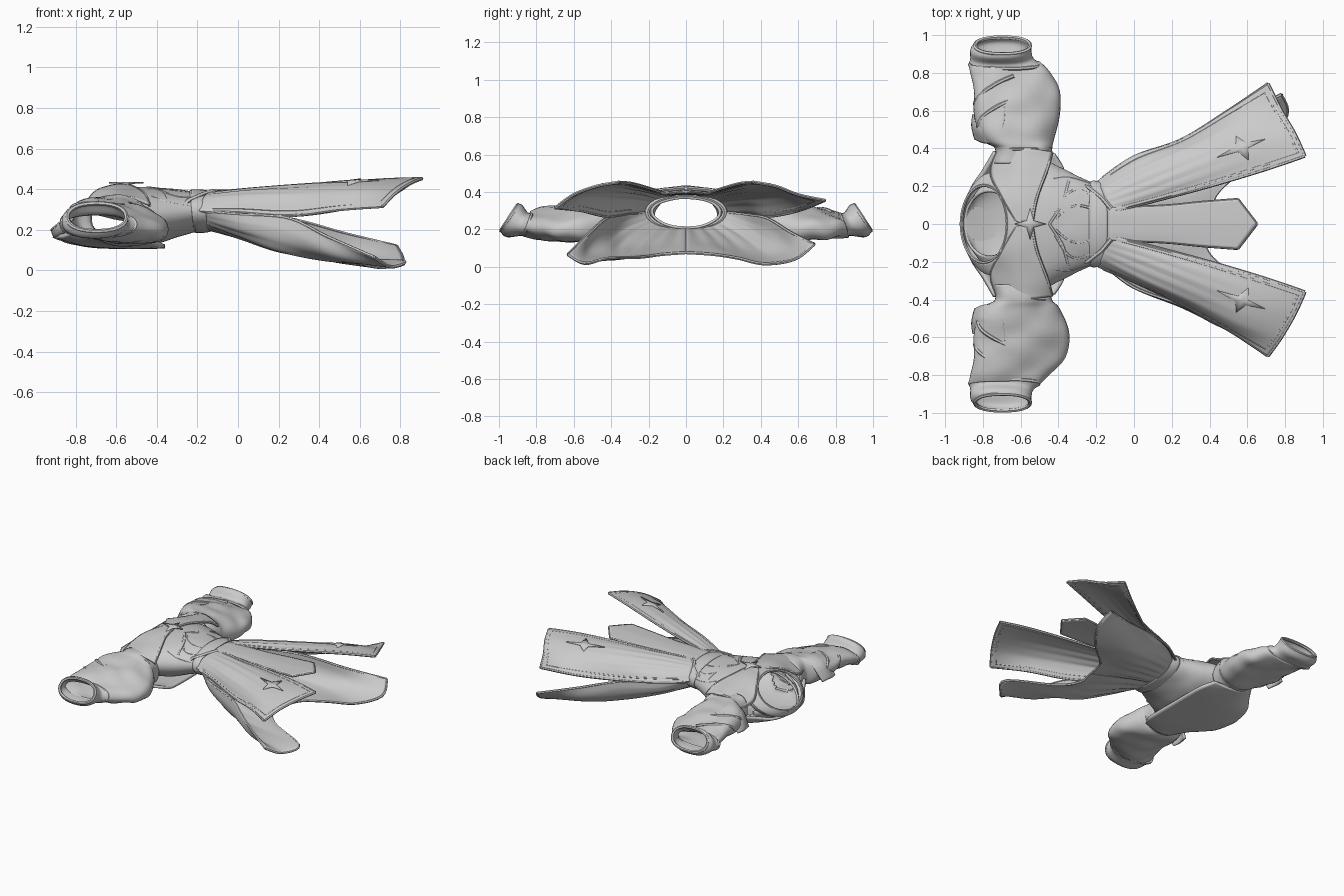
import bpy, math
from mathutils import Vector, noise

cube = bpy.data.objects.get("Cube")
if cube:
    bpy.data.objects.remove(cube)

cloth = bpy.data.materials.new("pale_grey_cloth")
cloth.use_nodes = True
GREY = (0.6, 0.6, 0.6, 1)
cloth.diffuse_color = GREY
cloth.node_tree.nodes["Principled BSDF"].inputs["Base Color"].default_value = GREY


def spline(pts, t, closed=False):
    """Smooth curve through pts, t in 0..1."""
    n = len(pts)
    segs = n if closed else n - 1
    f = min(max(t, 0), 1) * segs
    i = min(int(f), segs - 1)
    f -= i
    pick = (lambda k: pts[k % n]) if closed else (lambda k: pts[min(max(k, 0), n - 1)])
    a, b, c, d = (pick(i + k) for k in (-1, 0, 1, 2))
    return b + 0.5 * f * (c - a + f * (2 * a - 5 * b + 4 * c - d + f * (3 * (b - c) + d - a)))


def surf(grid, u, v, closed=False):
    return spline([spline(row, u, closed) for row in grid], v)


def finish(obj, thick, mirror):
    obj.data.materials.clear()
    obj.data.materials.append(cloth)
    bpy.ops.object.select_all(action='DESELECT')
    obj.select_set(True)
    bpy.context.view_layer.objects.active = obj
    bpy.ops.object.shade_smooth_by_angle(angle=math.radians(40))
    if mirror:
        m = obj.modifiers.new("mirror", 'MIRROR')
        m.use_axis = (False, True, False)
    if thick:
        s = obj.modifiers.new("thickness", 'SOLIDIFY')
        s.thickness, s.offset = thick, 0


def make(name, verts, faces, thick=0.014, mirror=True):
    mesh = bpy.data.meshes.new(name)
    mesh.from_pydata(verts, [], faces)
    obj = bpy.data.objects.new(name, mesh)
    bpy.context.collection.objects.link(obj)
    finish(obj, thick, mirror)


def sheet(name, grid, nu=24, nv=30, closed=False, thick=0.014, mirror=True,
          bump=0.0, folds=0.0, keep=None):
    """Cloth surface through a grid of points, with optional wrinkles and gathers."""
    cols = nu if closed else nu + 1
    verts = []
    for j in range(nv + 1):
        for i in range(cols):
            u, v = i / nu, j / nv
            p = surf(grid, u, v, closed)
            p += Vector((0, 0, 1)) * (noise.noise(p * 9) * bump
                                      + folds * math.sin(u * 40) * math.sin(math.pi * v) * (1 - v) ** 2)
            verts.append(p)
    faces = []
    for j in range(nv):
        for i in range(nu):
            k = (i + 1) % cols
            f = (j * cols + i, j * cols + k, (j + 1) * cols + k, (j + 1) * cols + i)
            if keep is None or keep(sum((verts[q] for q in f), Vector()) / 4):
                faces.append(f)
    make(name, verts, faces, thick, mirror)


def cord(name, pts, r=0.007, closed=False, mirror=True):
    """Raised seam or piping along a path."""
    cu = bpy.data.curves.new(name, 'CURVE')
    cu.dimensions, cu.bevel_depth, cu.bevel_resolution = '3D', r, 1
    sp = cu.splines.new('POLY')
    sp.points.add(len(pts) - 1)
    for q, p in zip(sp.points, pts):
        q.co = (*p, 1)
    sp.use_cyclic_u = closed
    obj = bpy.data.objects.new(name, cu)
    bpy.context.collection.objects.link(obj)
    bpy.ops.object.select_all(action='DESELECT')
    obj.select_set(True)
    bpy.context.view_layer.objects.active = obj
    bpy.ops.object.convert(target='MESH')
    finish(bpy.context.object, 0, mirror)


def seam(name, grid, path, closed=False, r=0.009, mirror=True, n=28):
    uv = [Vector(p) for p in path]
    cord(name, [surf(grid, *spline(uv, k / n), closed) for k in range(n + 1)], r, mirror=mirror)


def ring(bottom, top, side, power=1.0, n=20):
    """Rounded loop through a bottom and top point, with a half width vector."""
    b, t, w = Vector(bottom), Vector(top), Vector(side)
    soft = lambda x: math.copysign(abs(x) ** power, x)
    return [(b + t) / 2 + (t - b) / 2 * soft(math.sin(a)) + w * soft(math.cos(a))
            for a in (math.tau * k / n for k in range(n))]


def body_ring(xb, zb, xt, zt, ry):
    return ring((xb, 0, zb), (xt, 0, zt), (0, ry, 0))


def arm_ring(x0, x1, yb, zb, yt, zt, tilt=0.0):
    xc = (x0 + x1) / 2
    return ring((xc, yb, zb), (xc, yt, zt), ((x1 - x0) / 2, 0, -tilt), 0.88)


def rows(*data, side=1):
    return [[Vector((x, side * y, z)) for x, y, z in row] for row in data]


def star(name, place):
    """Thin four-pointed plate; place maps flat coordinates to space."""
    pts = [place(0, 0)]
    for k in range(8):
        r, a = (0.3 if k % 2 else 1), math.tau * k / 8
        pts.append(place(r * math.cos(a), r * math.sin(a)))
    make(name, pts, [(0, k + 1, (k + 1) % 8 + 1) for k in range(8)], .008, False)


# Torso, open at neck, waist and armholes
torso = [body_ring(*r) for r in (
    (-.90, .17, -.64, .385, .17), (-.85, .145, -.59, .395, .25), (-.74, .125, -.53, .405, .32),
    (-.55, .12, -.46, .405, .34), (-.42, .135, -.37, .40, .295), (-.29, .175, -.28, .392, .24),
    (-.18, .205, -.20, .38, .20), (-.12, .21, -.14, .37, .18))]
armhole = lambda p: abs(p.y) < .2 or ((p.x + .63) / .13) ** 2 + ((p.z - .245) / .085) ** 2 > 1
sheet("torso", torso, 56, 44, True, mirror=False, bump=0.005, keep=armhole)
for du, name in ((.05, "front_seam"), (.10, "side_front_seam")):
    seam(name, torso, [(.25 - du * .3, .5), (.25 - du * 1.3, .7), (.25 - du, .98)], True)
seam("side_seam", torso, [(.12, .5), (.05, .72), (.02, .95)], True)
seam("chest_seam", torso, [(.25, .45), (.19, .56), (.10, .62)], True, .01)
star("chest_star", lambda a, b: Vector((-.55 + .085 * a, .085 * b, .432 - .01 * abs(b))))

# Upright collar with piping
collar = [body_ring(*r) for r in (
    (-.86, .15, -.57, .405, .25), (-.90, .165, -.60, .42, .265), (-.915, .20, -.67, .40, .205))]
sheet("collar", collar, 48, 8, True, mirror=False)
cord("collar_piping", [surf(collar, k / 48, 1, True) for k in range(48)], .009, True, False)

# Shoulder yoke, front and back
yoke = rows(
    [(-.62, .01, .415), (-.57, .01, .42), (-.54, .01, .42)],
    [(-.70, .15, .385), (-.61, .14, .41), (-.515, .14, .41)],
    [(-.755, .27, .31), (-.61, .27, .385), (-.46, .29, .375)],
    [(-.72, .39, .29), (-.58, .40, .365), (-.435, .38, .32)])
sheet("front_yoke", yoke, 12, 16, bump=0.006)
seam("yoke_lower_trim", yoke, [(1, 0), (1, 1)])
seam("yoke_inner_trim", yoke, [(0, 0), (0, 1)])
back = rows(
    [(-.91, 0, .17), (-.75, 0, .125), (-.55, 0, .115), (-.36, 0, .118)],
    [(-.87, .17, .17), (-.75, .17, .13), (-.55, .17, .115), (-.36, .17, .118)],
    [(-.80, .28, .20), (-.70, .28, .14), (-.55, .28, .12), (-.37, .29, .122)],
    [(-.74, .38, .23), (-.66, .39, .15), (-.55, .39, .13), (-.42, .37, .145)])
sheet("back_yoke", back, 16, 16, thick=.02)

# Puffed sleeves, the right one fuller than the left
for side, label, bulge in ((1, "left", 0), (-1, "right", .05)):
    sleeve = [arm_ring(x0, x1 + bulge * full, side * yb, zb, side * yt, zt, tilt)
              for x0, x1, full, yb, zb, yt, zt, tilt in (
        (-.74, -.45, 0, .32, .13, .32, .36, .01), (-.73, -.44, 0, .41, .14, .40, .36, .01),
        (-.80, -.43, .6, .45, .135, .45, .35, .02), (-.84, -.40, 1, .58, .145, .57, .33, .03),
        (-.84, -.40, .6, .72, .155, .69, .31, .03), (-.86, -.45, -.2, .81, .165, .79, .29, .02),
        (-.87, -.50, -.2, .87, .17, .83, .28, .01))]
    sheet(label + "_sleeve", sleeve, 36, 30, True, mirror=False, bump=0.02)
    cord(label + "_armhole_trim", [surf(sleeve, k / 36, .16, True) for k in range(36)], .009, True, False)
    for k, v in enumerate((.45, .62)):
        seam("%s_sleeve_crease_%d" % (label, k + 1), sleeve,
             [(.24, v + .2), (.34, v + .1), (.45, v), (.52, v - .06)], True, .011, False)
flap = rows(
    [(-.72, .43, .34), (-.79, .43, .30), (-.84, .45, .20)],
    [(-.69, .52, .345), (-.81, .51, .31), (-.855, .52, .20)],
    [(-.68, .62, .33), (-.78, .60, .30), (-.85, .58, .21)])
sheet("sleeve_flap", flap, 10, 10, bump=.02)

# Slanted cuffs
cuff = [arm_ring(*r) for r in (
    (-.87, -.50, .86, .17, .82, .28), (-.86, -.54, .90, .17, .85, .285),
    (-.86, -.55, .96, .165, .88, .325), (-.84, -.55, .99, .195, .90, .33))]
sheet("cuff", cuff, 32, 12, True)
for v, name in ((.05, "cuff_base_band"), (.97, "cuff_end_band")):
    cord(name, [surf(cuff, k / 32, v, True) for k in range(32)], .011, True)

# Belt
belt = [body_ring(*r) for r in (
    (-.21, .195, -.23, .388, .22), (-.18, .195, -.19, .388, .215), (-.14, .20, -.14, .382, .205))]
sheet("belt", belt, 48, 6, True, .022, False)
for v, name in ((0, "belt_upper_edge"), (1, "belt_lower_edge")):
    cord(name, [surf(belt, k / 48, v, True) for k in range(48)], .01, True, False)
cord("belt_drape", [Vector(p) for p in
     ((-.29, .215, .30), (-.24, .195, .345), (-.17, .14, .375), (-.12, .08, .39))], .013)

# Front side panels of the skirt, the left one slightly wider and higher
for s, label in ((1, "left"), (-1, "right")):
    panel = rows(
        [(-.14, .06, .385), (-.15, .12, .375), (-.17, .18, .35), (-.19, .225, .29)],
        [(.10, .12, .395), (.08, .20, .40), (.05, .29, .365), (0, .33 + .025 * s, .285)],
        [(.40, .20, .42), (.36, .31, .42), (.32, .41, .37), (.25, .435 + .01 * s, .27)],
        [(.70, .29, .445), (.64, .42, .435), (.57, .53, .385), (.50, .58 + .02 * s, .30)],
        [(.905, .36, .452), (.85, .48, .43), (.78, .60, .385), (.71, .72 + .022 * s, .335 + .02 * s)],
        side=s)
    sheet(label + "_front_panel", panel, 24, 36, mirror=False, folds=0.008)
    lines = [[(0, .08), (0, 1)], [(0, 1), (1, 1)], [(1, 1), (1, .05)],
             [(.08, .1), (.08, .95)], [(.9, .1), (.9, .95)], [(.08, .95), (.9, .95)]]
    for k, path in enumerate(lines):
        seam("%s_panel_trim_%d" % (label, k + 1), panel, path, mirror=False)
    star(label + "_panel_star",
         lambda a, b: surf(panel, .36 + .17 * b, .69 + .12 * a) + Vector((0, 0, .01)))

# Pointed centre panel
centre = rows(
    [(-.14, 0, .39), (-.14, .045, .39), (-.14, .085, .385)],
    [(.15, 0, .392), (.15, .055, .39), (.15, .095, .385)],
    [(.40, 0, .395), (.38, .06, .392), (.36, .115, .388)],
    [(.65, 0, .40), (.60, .065, .397), (.55, .13, .392)])
sheet("front_centre_panel", centre, 8, 20)
seam("centre_hem_side", centre, [(1, 0), (1, 1)], r=.008)
seam("centre_hem_point", centre, [(0, 1), (1, 1)], r=.008)

# Flared back skirt: a long left lobe and a shorter, folded right lobe
waist = [[(-.15, 0, .205), (-.15, .07, .205), (-.15, .13, .215), (-.15, .18, .235), (-.15, .205, .26), (-.16, .215, .29)],
         [(.02, 0, .17), (.02, .1, .165), (.02, .2, .16), (0, .28, .18), (0, .33, .22), (0, .335, .275)]]
left_lobe = rows(
    *waist,
    [(.18, 0, .13), (.19, .13, .12), (.22, .26, .1), (.24, .38, .11), (.25, .435, .18), (.25, .44, .255)],
    [(.29, 0, .1), (.33, .15, .09), (.42, .29, .06), (.48, .44, .05), (.52, .54, .1), (.53, .565, .18)],
    [(.385, 0, .075), (.43, .15, .065), (.56, .28, .045), (.70, .42, .015), (.81, .58, .04), (.78, .685, .12)])
right_lobe = rows(
    *waist,
    [(.18, 0, .13), (.18, .13, .12), (.20, .26, .1), (.22, .37, .1), (.24, .43, .17), (.25, .43, .255)],
    [(.29, 0, .1), (.30, .14, .09), (.40, .26, .065), (.50, .38, .045), (.48, .52, .07), (.44, .53, .165)],
    [(.385, 0, .075), (.38, .13, .065), (.50, .25, .05), (.81, .42, .045), (.75, .54, .018), (.67, .63, .065)],
    side=-1)
for label, lobe in (("left", left_lobe), ("right", right_lobe)):
    sheet(label + "_back_skirt", lobe, 30, 36, mirror=False, folds=0.012)
    seam(label + "_skirt_hem", lobe, [(0, 1), (1, 1)], mirror=False)
    seam(label + "_skirt_side_hem", lobe, [(1, .05), (1, 1)], mirror=False)
